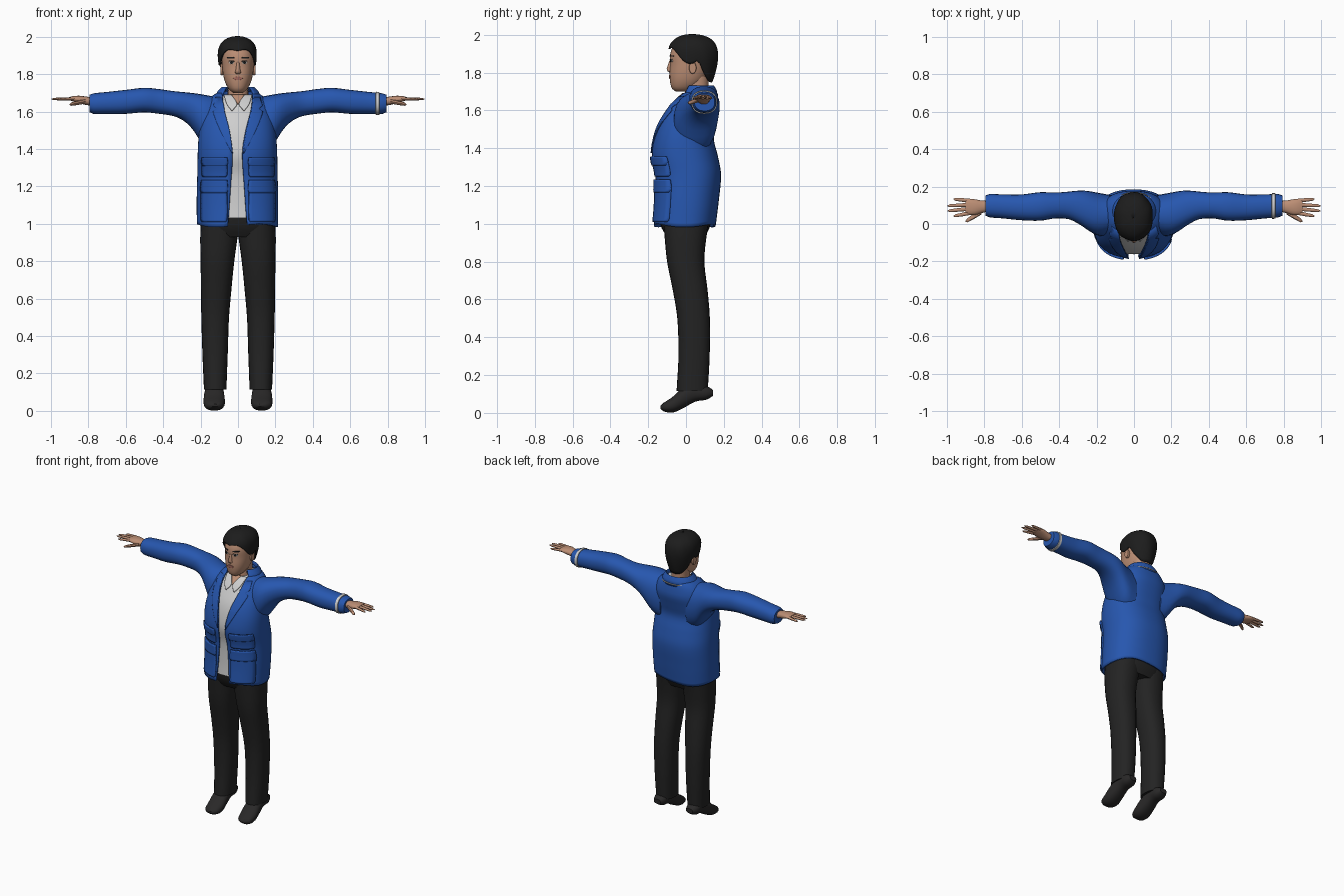
import bpy, bmesh, math
from mathutils import Vector

if "Cube" in bpy.data.objects:
    bpy.data.objects.remove(bpy.data.objects["Cube"])

def material(name, col):
    m = bpy.data.materials.new(name)
    m.diffuse_color = (*col, 1)
    m.use_nodes = True
    m.node_tree.nodes["Principled BSDF"].inputs["Base Color"].default_value = m.diffuse_color
    return m

BLUE = material("jacket blue", (0.02, 0.095, 0.43))
SHIRT = material("shirt grey", (0.62, 0.62, 0.62))
BLACK = material("trouser black", (0.017, 0.017, 0.017))
SHOE = material("shoe black", (0.022, 0.021, 0.021))
HAIR = material("hair black", (0.012, 0.012, 0.012))
SKIN = material("skin", (0.50, 0.27, 0.175))
LIP = material("lips", (0.36, 0.14, 0.11))
TRIM = material("tan trim", (0.55, 0.47, 0.36))
EYE = material("eye white", (0.6, 0.56, 0.52))

def key(tab, s):
    """Smooth interpolation of the rows of a table by their first number."""
    if s <= tab[0][0]: return list(tab[0][1:])
    if s >= tab[-1][0]: return list(tab[-1][1:])
    i = next(k for k in range(len(tab) - 1) if tab[k + 1][0] >= s)
    p, q = tab[i], tab[i + 1]
    o, r = tab[max(i - 1, 0)], tab[min(i + 2, len(tab) - 1)]
    h = q[0] - p[0]
    t = (s - p[0]) / h
    out = []
    for c in range(1, len(p)):
        m0 = (q[c] - o[c]) / (q[0] - o[0]) * h
        m1 = (r[c] - p[c]) / (r[0] - p[0]) * h
        out.append((2*t**3 - 3*t*t + 1) * p[c] + (t**3 - 2*t*t + t) * m0
                   + (3*t*t - 2*t**3) * q[c] + (t**3 - t*t) * m1)
    return out

def span(a, b, n):
    return [a + (b - a) * i / (n - 1) for i in range(n)]

def loft(name, mat, rings, closed=True, caps=True, thick=0, angle=45):
    bm = bmesh.new()
    rows = [[bm.verts.new(p) for p in r] for r in rings]
    n = len(rows[0])
    for r, s in zip(rows, rows[1:]):
        for i in range(n if closed else n - 1):
            j = (i + 1) % n
            bm.faces.new((r[i], r[j], s[j], s[i]))
    if closed and caps:
        bm.faces.new(rows[0])
        bm.faces.new(rows[-1])
    bmesh.ops.remove_doubles(bm, verts=bm.verts, dist=1e-5)
    bmesh.ops.recalc_face_normals(bm, faces=bm.faces)
    me = bpy.data.meshes.new(name)
    bm.to_mesh(me)
    bm.free()
    ob = bpy.data.objects.new(name, me)
    bpy.context.collection.objects.link(ob)
    me.materials.append(mat)
    if thick:
        md = ob.modifiers.new("thickness", 'SOLIDIFY')
        md.thickness, md.offset = thick, 0
    bpy.ops.object.select_all(action='DESELECT')
    ob.select_set(True)
    bpy.context.view_layer.objects.active = ob
    bpy.ops.object.shade_smooth_by_angle(angle=math.radians(angle))
    return ob

def oval(t, a, b, e):
    s, c = math.sin(t), math.cos(t)
    return (math.copysign(abs(s) ** (2 / e) * a, s), math.copysign(abs(c) ** (2 / e) * b, c))

def section(axis, pos, lo1, hi1, lo2, hi2, e=2.3, n=24, side=1):
    """Rounded ring across an axis, given its extents on the other two axes."""
    ring = []
    for i in range(n):
        u, v = oval(2 * math.pi * i / n, (hi1 - lo1) / 2, (hi2 - lo2) / 2, e)
        u, v = u + (lo1 + hi1) / 2, v + (lo2 + hi2) / 2
        x, y, z = {'x': (pos, u, v), 'y': (u, pos, v), 'z': (u, v, pos)}[axis]
        ring.append((x * side, y, z))
    return ring

def tabled(name, mat, axis, tab, steps, side=1, e=2.3, n=24):
    return loft(name, mat, [section(axis, s, *key(tab, s), e=e, n=n, side=side)
                            for s in span(tab[0][0], tab[-1][0], steps)])

# jacket body profile: height, half width, front y, back y
BODY = [(0.99, .212, -.168, .152), (1.12, .213, -.158, .168), (1.26, .21, -.158, .18), (1.36, .208, -.176, .163),
        (1.45, .204, -.165, .142), (1.53, .195, -.14, .157), (1.6, .18, -.10, .172), (1.65, .16, -.065, .166),
        (1.685, .125, -.03, .158), (1.705, .092, -.005, .148)]
OPEN = [(0.99, .052), (1.04, .047), (1.2, .036), (1.38, .026), (1.5, .044), (1.62, .074), (1.705, .082)]
E = 2.35

def body(x, z, table=BODY, e=E):
    a, f, b = key(table, z)
    yc = (f + b) / 2
    return yc - (yc - f) * max(0, 1 - min(1, abs(x) / a) ** e) ** (1 / e)

def strip(name, mat, rows, off, thick=.006, surf=body, cols=9):
    """Plate laid over a front surface; rows are (height, x from, x to)."""
    rings = [[(x, surf(x, z) - off, z) for x in span(*key(rows, z), cols)]
             for z in sorted(set(span(rows[0][0], rows[-1][0], 8) + [r[0] for r in rows]))]
    return loft(name, mat, rings, closed=False, thick=thick)

# open jacket shell and the shirt beneath
shell, shirt = [], []
for z in span(0.99, 1.705, 36):
    a, f, b = key(BODY, z)
    t0 = math.asin((key(OPEN, z)[0] / a) ** (E / 2))
    ring = []
    for t in span(t0, 2 * math.pi - t0, 57):
        x, y = oval(t, a, (b - f) / 2, E)
        ring.append((x - .003, (f + b) / 2 - y, z + .008 * math.sin(3 * t) * max(0, (1.1 - z) / .11)))
    shell.append(ring)
    if 1.03 < z < 1.695:
        shirt.append(section('z', z, .015 - a, a - .015, f + .014, b - .015, e=E, n=40))
loft("jacket_body", BLUE, shell, closed=False, thick=.01)
loft("shirt", SHIRT, shirt)

# collar standing round the neck, with its trim line
def arc(a, f, b, z, grow=0):
    pts = []
    for t in span(.75, 2 * math.pi - .75, 33):
        x, y = oval(t, a + grow, (b - f) / 2 + grow, 2.1)
        pts.append((x, (f + b) / 2 - y, z))
    return pts
loft("collar", BLUE, [arc(.125, -.035, .166, 1.672), arc(.108, -.02, .16, 1.705), arc(.088, -.005, .148, 1.728),
                      arc(.075, .005, .138, 1.71)], closed=False, thick=.006)
cu = bpy.data.curves.new("collar_trim", 'CURVE')
cu.dimensions, cu.bevel_depth, cu.bevel_resolution = '3D', .003, 1
trim_pts = arc(.120, -.03, .165, 1.684, .003)
sp = cu.splines.new('POLY')
sp.points.add(len(trim_pts) - 1)
for p, c in zip(sp.points, trim_pts):
    p.co = (*c, 1)
cu.materials.append(TRIM)
bpy.context.collection.objects.link(bpy.data.objects.new("collar_trim", cu))

# open neck and shirt collar points
strip("neck_opening", SKIN, [(1.64, -.002, .002), (1.69, -.034, .034)], -.010)

ARM = [(.10, -.05, .15, 1.37, 1.675), (.17, -.065, .163, 1.40, 1.688), (.21, -.055, .17, 1.455, 1.695),
       (.25, -.03, .177, 1.515, 1.70), (.30, .003, .178, 1.557, 1.705), (.35, .026, .173, 1.577, 1.71),
       (.42, .03, .168, 1.588, 1.72), (.5, .018, .17, 1.596, 1.727), (.6, .02, .158, 1.588, 1.716),
       (.7, .03, .158, 1.587, 1.705), (.775, .036, .16, 1.588, 1.697), (.795, .045, .152, 1.597, 1.69)]
LEG = [(.115, .062, .182, -.05, .115), (.3, .055, .19, -.04, .125), (.5, .048, .196, -.046, .126),
       (.65, .035, .198, -.07, .114), (.8, .02, .2, -.1, .097), (.93, .002, .202, -.113, .108),
       (1.03, -.01, .198, -.12, .125)]
SHOES = [(-.136, .105, .145, .022, .036), (-.12, .085, .172, .008, .052), (-.07, .07, .184, .002, .085),
         (-.02, .073, .182, .022, .13), (.05, .08, .172, .06, .16), (.11, .082, .17, .07, .142),
         (.142, .1, .152, .09, .122)]
PALM = [(.77, .068, .125, 1.632, 1.675), (.81, .06, .125, 1.635, 1.68), (.85, .048, .132, 1.645, 1.685),
        (.885, .05, .135, 1.655, 1.682), (.9, .06, .128, 1.66, 1.678)]
# fingers: base y, tip x, tip y, tip z
FINGERS = [(.06, .965, .042, 1.664), (.082, .996, .07, 1.667), (.103, .998, .097, 1.667), (.124, .965, .133, 1.664)]

def digit(name, p, q, r, side):
    p, q = Vector(p), Vector(q)
    rings = []
    for t, k in ((0, 1), (.5, .95), (.88, .75), (1, .25)):
        c = p.lerp(q, t)
        rings.append(section('x', c.x, c.y - r * k, c.y + r * k, c.z - r * k * .8, c.z + r * k * .8, 2, 8, side))
    loft(name, SKIN, rings)

for s, tag in ((1, "left"), (-1, "right")):
    tabled(tag + "_sleeve", BLUE, 'x', ARM, 32, s)
    tabled(tag + "_trouser_leg", BLACK, 'z', LEG, 24, s)
    tabled(tag + "_shoe", SHOE, 'y', SHOES, 16, s)
    tabled(tag + "_palm", SKIN, 'x', PALM, 9, s, n=16)
    for i, (y, tx, ty, tz) in enumerate(FINGERS):
        digit(f"{tag}_finger_{i + 1}", (.87, y, 1.669), (tx, ty, tz), .0105, s)
    digit(tag + "_thumb", (.815, .066, 1.655), (.9, .014, 1.638), .015, s)
    # lapel, shirt collar point and the two flapped pockets
    rows = lambda *r: [(z, s * a, s * b) for z, a, b in r]
    strip(tag + "_lapel", BLUE, rows((1.375, .027, .031), (1.5, .045, .095), (1.6, .071, .132),
                                     (1.615, .073, .112), (1.63, .075, .13), (1.675, .085, .118)), .009)
    strip(tag + "_shirt_collar", SHIRT, rows((1.605, .03, .034), (1.64, .006, .06), (1.69, .036, .075)), -.006)
    strip(tag + "_upper_pocket", BLUE, rows((1.25, .065, .185), (1.26, .058, .19), (1.33, .058, .19)), .008, .012)
    strip(tag + "_upper_flap", BLUE, rows((1.31, .06, .185), (1.325, .054, .192), (1.355, .058, .19)), .013, .012)
    strip(tag + "_lower_pocket", BLUE, rows((1.01, .065, .19), (1.02, .058, .195), (1.19, .058, .195)), .008, .014)
    strip(tag + "_lower_flap", BLUE, rows((1.165, .06, .192), (1.18, .054, .198), (1.235, .058, .193)), .014, .012)

tabled("hips", BLACK, 'z', [(.93, -.185, .185, -.10, .10), (.98, -.195, .195, -.13, .125),
                            (1.05, -.195, .195, -.146, .14)], 6)
# pale band round one cuff
loft("wrist_band", SHIRT, [section('x', x, *[v + g * d for v, d in zip(key(ARM, x), (-1, 1, -1, 1))])
     for x, g in ((.736, -.002), (.737, .005), (.755, .005), (.756, -.002))])

# head and neck: height, half width, front y, back y
HEAD = [(1.70, .025, -.055, .02), (1.715, .045, -.074, .05), (1.75, .066, -.084, .09), (1.79, .078, -.087, .115),
        (1.84, .085, -.084, .13), (1.9, .087, -.083, .14), (1.95, .073, -.06, .125), (1.98, .04, -.02, .085)]
tabled("neck", SKIN, 'z', [(1.62, -.062, .062, -.012, .12), (1.69, -.055, .055, -.005, .118),
                           (1.78, -.058, .058, .0, .12)], 6)
loft("head", SKIN, [section('z', z, -k[0], k[0], k[1], k[2], 2.2, 32)
                    for z in span(1.70, 1.98, 22) for k in [key(HEAD, z)]])
face = lambda x, z: body(x, z, HEAD, 2.2)
loft("nose", SKIN, [section('z', z, -w, w, face(0, z) - d, face(0, z) + .02, 2, 12)
                    for z, w, d in ((1.80, .01, .001), (1.808, .017, .012), (1.82, .013, .017), (1.865, .007, .003))])
strip("lips", LIP, [(1.768, -.01, .01), (1.778, -.025, .025), (1.787, -.01, .01)], .001, .005, face)
for s, tag in ((1, "left"), (-1, "right")):
    for part, mat, off, rows in (
            ("eye", EYE, .001, ((1.855, .028, .042), (1.862, .02, .05), (1.868, .028, .042))),
            ("iris", HAIR, .003, ((1.855, .032, .038), (1.862, .028, .042), (1.869, .032, .038))),
            ("eyelid", HAIR, .003, ((1.868, .019, .052), (1.872, .024, .048))),
            ("eyebrow", HAIR, .002, ((1.884, .018, .055), (1.891, .022, .058)))):
        strip(f"{tag}_{part}", mat, [(z, s * a, s * b) for z, a, b in rows], off, .003, face)
    loft(tag + "_ear", SKIN, [section('x', x, .035 - w, .035 + w, 1.825 - h, 1.825 + h, 2, 14, s)
                              for x, w, h in ((.07, .015, .024), (.085, .02, .032), (.093, .018, .029))])

# hair cap with a hairline that drops from brow to nape
CAP = [(1.75, .066, -.06, .135), (1.79, .08, -.075, .148), (1.84, .093, -.085, .16), (1.89, .1, -.088, .166),
       (1.935, .097, -.085, .16), (1.965, .083, -.066, .142), (1.985, .06, -.038, .112), (1.997, .028, -.002, .07),
       (2.0, .002, .03, .034)]
LINE = [(0, 1.925), (.5, 1.93), (.85, 1.905), (1.2, 1.86), (1.5, 1.845), (1.75, 1.86), (2.05, 1.80),
        (2.5, 1.755), (3.15, 1.75)]
rings = []
for s in span(0, 1, 20):
    ring = []
    for i in range(48):
        t = 2 * math.pi * i / 48
        low = key(LINE, min(t, 2 * math.pi - t))[0]
        z = low + (2.0 - low) * (1 - (1 - s) ** 1.6)
        a, f, b = key(CAP, z)
        lump = 1 + .012 * math.sin(7 * t + 20 * z)
        x, y = oval(t, a * lump, (b - f) / 2 * lump, 2.15)
        ring.append((x - .003, (f + b) / 2 - y, z))
    rings.append(ring)
loft("hair", HAIR, rings, caps=False, thick=.008, angle=60)
